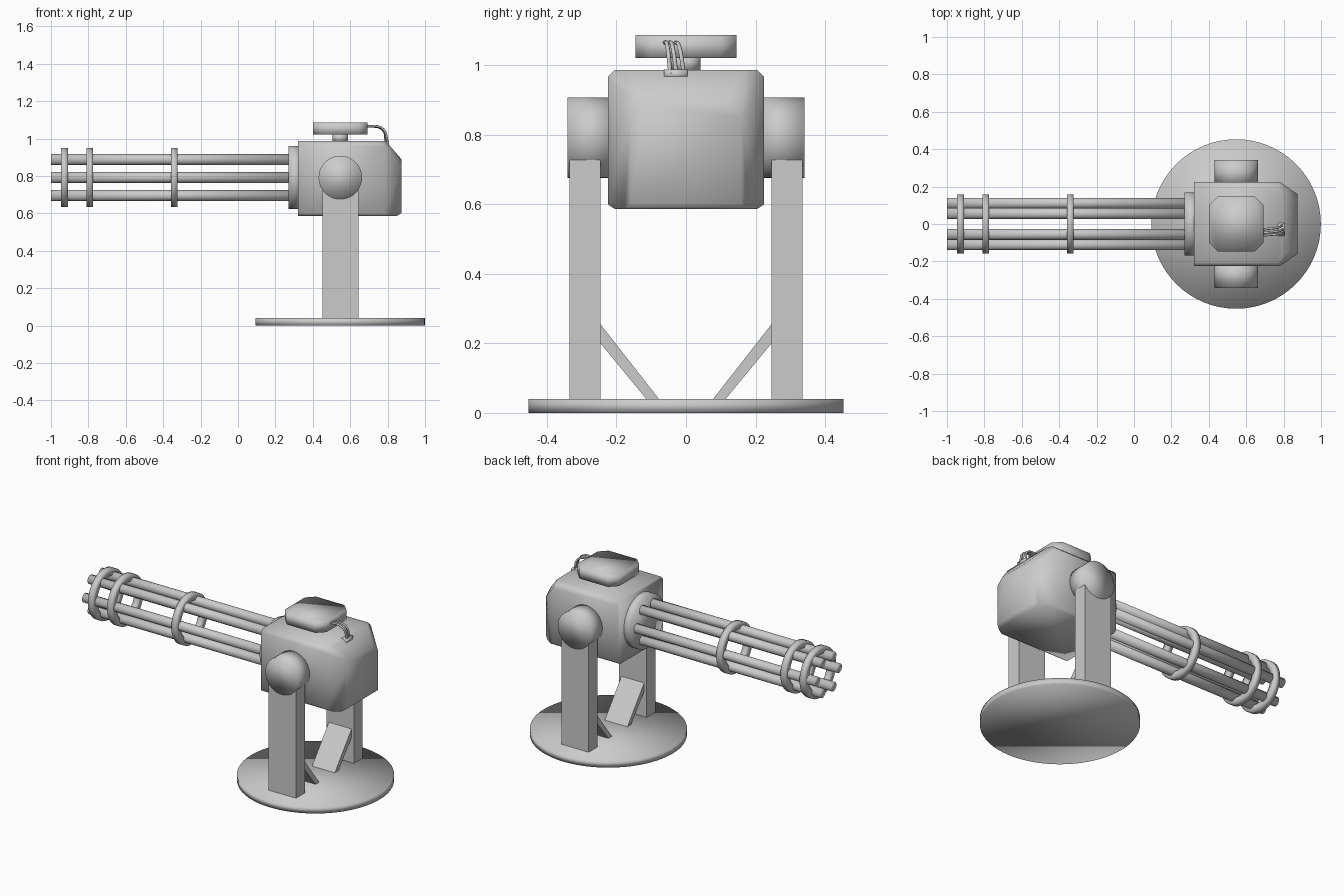
import bpy, bmesh, math
from mathutils import Vector, Matrix

if "Cube" in bpy.data.objects:
    bpy.data.objects.remove(bpy.data.objects["Cube"])

PX, PZ = 0.547, 0.792          # pivot axis position
AXIS = {'x': Matrix.Rotation(math.pi / 2, 4, 'Y'),
        'y': Matrix.Rotation(math.pi / 2, 4, 'X'),
        'z': Matrix.Identity(4)}


def finish(name, bm, smooth=True):
    bmesh.ops.recalc_face_normals(bm, faces=bm.faces)
    me = bpy.data.meshes.new(name)
    bm.to_mesh(me)
    bm.free()
    for p in me.polygons:
        p.use_smooth = smooth
    ob = bpy.data.objects.new(name, me)
    bpy.context.collection.objects.link(ob)
    return ob


def cylinder(name, axis, centre, r, length, sides=32):
    bm = bmesh.new()
    bmesh.ops.create_cone(bm, cap_ends=True, segments=sides, radius1=r, radius2=r,
                          depth=length, matrix=Matrix.Translation(centre) @ AXIS[axis])
    return finish(name, bm)


def box_bm(lo, hi):
    lo, hi = Vector(lo), Vector(hi)
    bm = bmesh.new()
    bmesh.ops.create_cube(bm, size=1, matrix=Matrix.Translation((lo + hi) / 2)
                          @ Matrix.Diagonal((*(hi - lo), 1)))
    return bm


def prism(name, pts, offset, smooth=True):
    """Extrude a flat outline of 3D points along an offset."""
    bm = bmesh.new()
    face = bm.faces.new([bm.verts.new(p) for p in pts])
    res = bmesh.ops.extrude_face_region(bm, geom=[face], use_keep_orig=True)
    bmesh.ops.translate(bm, vec=offset,
                        verts=[v for v in res['geom'] if isinstance(v, bmesh.types.BMVert)])
    return finish(name, bm, smooth)


def slice_off(bm, a, b, c, inside):
    """Cut away everything beyond the plane abc, leaving a capped chamfer."""
    a, b, c = Vector(a), Vector(b), Vector(c)
    n = (b - a).cross(c - a).normalized()
    if n.dot(inside - a) > 0:
        n = -n
    bmesh.ops.bisect_plane(bm, geom=bm.verts[:] + bm.edges[:] + bm.faces[:], dist=1e-6,
                           plane_co=a, plane_no=n, clear_outer=True)
    bmesh.ops.holes_fill(bm, edges=[e for e in bm.edges if e.is_boundary], sides=0)


# Round base plate
cylinder("base_plate", 'z', (0.546, 0, 0.02), 0.453, 0.04, 64)

# Legs, pivots and slanted braces on both sides
for s, side in ((-1, "front"), (1, "rear")):
    y0, y1 = sorted((s * 0.246, s * 0.335))
    finish(side + "_leg", box_bm((PX - 0.096, y0, 0.03), (PX + 0.096, y1, 0.73)), False)
    cylinder(side + "_pivot", 'y', (PX, s * 0.272, PZ), 0.116, 0.138, 40)
    brace = [(s * 0.25, 0.25), (s * 0.25, 0.205), (s * 0.11, 0.035), (s * 0.074, 0.035),
             (s * 0.246, 0.255)]
    prism(side + "_brace", [(PX - 0.08, y, z) for y, z in brace], (0.16, 0, 0), False)

# Gun housing: a block with chamfered top, bottom and back corners
body = box_bm((0.32, -0.225, 0.587), (0.874, 0.225, 0.987))
mid = Vector((0.55, 0, 0.8))
slice_off(body, (0.79, 0, 0.987), (0.79, 0.1, 0.987), (0.874, 0, 0.89), mid)
slice_off(body, (0.85, 0, 0.587), (0.85, 0.1, 0.587), (0.874, 0, 0.602), mid)
for s in (-1, 1):
    slice_off(body, (0.874, s * 0.16, 0.88), (0.874, s * 0.16, 0.6), (0.78, s * 0.225, 0.8), mid)
    slice_off(body, (0.3, s * 0.205, 0.987), (0.8, s * 0.205, 0.987), (0.3, s * 0.225, 0.967), mid)
    slice_off(body, (0.3, s * 0.205, 0.587), (0.8, s * 0.205, 0.587), (0.3, s * 0.225, 0.6), mid)
    slice_off(body, (0.79, s * 0.17, 0.987), (0.874, s * 0.12, 0.885), (0.874, s * 0.16, 0.85), mid)
finish("housing", body)
cylinder("barrel_mount", 'x', (0.305, 0, PZ), 0.168, 0.07, 48)

# Six barrels in a circle
for i in range(6):
    a = i * math.pi / 3
    cylinder(f"barrel_{i + 1}", 'x',
             (-0.35, 0.111 * math.cos(a), PZ + 0.111 * math.sin(a)), 0.029, 1.3, 20)

# Clamp rings around the barrels: a rectangle spun round the barrel axis
for i, x in enumerate((-0.928, -0.793, -0.341)):
    bm = bmesh.new()
    section = [bm.verts.new((x + dx, 0, PZ + r)) for dx, r in
               ((-0.018, 0.115), (0.018, 0.115), (0.018, 0.158), (-0.018, 0.158))]
    edges = [bm.edges.new((section[k], section[(k + 1) % 4])) for k in range(4)]
    bmesh.ops.spin(bm, geom=section + edges, cent=(x, 0, PZ), axis=(1, 0, 0),
                   angle=math.tau, steps=48, use_merge=True)
    bmesh.ops.remove_doubles(bm, verts=bm.verts, dist=1e-5)
    finish(f"clamp_ring_{i + 1}", bm)

# Sensor head: eight-sided slab on a short neck
w, c = 0.146, 0.1
outline = [(w, c), (c, w), (-c, w), (-w, c), (-w, -c), (-c, -w), (c, -w), (w, -c)]
prism("sensor_head", [(PX + x, y, 1.021) for x, y in outline], (0, 0, 0.066))
cylinder("sensor_neck", 'z', (PX, 0, 1.005), 0.042, 0.045, 24)

# Cable socket and three cables
finish("cable_socket", box_bm((0.77, -0.063, 0.96), (0.807, 0.005, 0.988)))
for i, (ya, yb) in enumerate(((-0.062, -0.045), (-0.048, -0.028), (-0.03, -0.006))):
    cu = bpy.data.curves.new(f"cable_{i + 1}", 'CURVE')
    cu.dimensions = '3D'
    cu.bevel_depth = 0.006
    cu.bevel_resolution = 2
    cu.use_fill_caps = True
    sp = cu.splines.new('BEZIER')
    path = [(0.68, ya, 1.067), (0.772, (ya + yb) / 2, 1.054 - 0.003 * i),
            (0.803 - 0.006 * i, yb, 0.975)]
    sp.bezier_points.add(len(path) - 1)
    for bp, co in zip(sp.bezier_points, path):
        bp.co = co
        bp.handle_left_type = bp.handle_right_type = 'AUTO'
    bpy.context.collection.objects.link(bpy.data.objects.new(f"cable_{i + 1}", cu))
